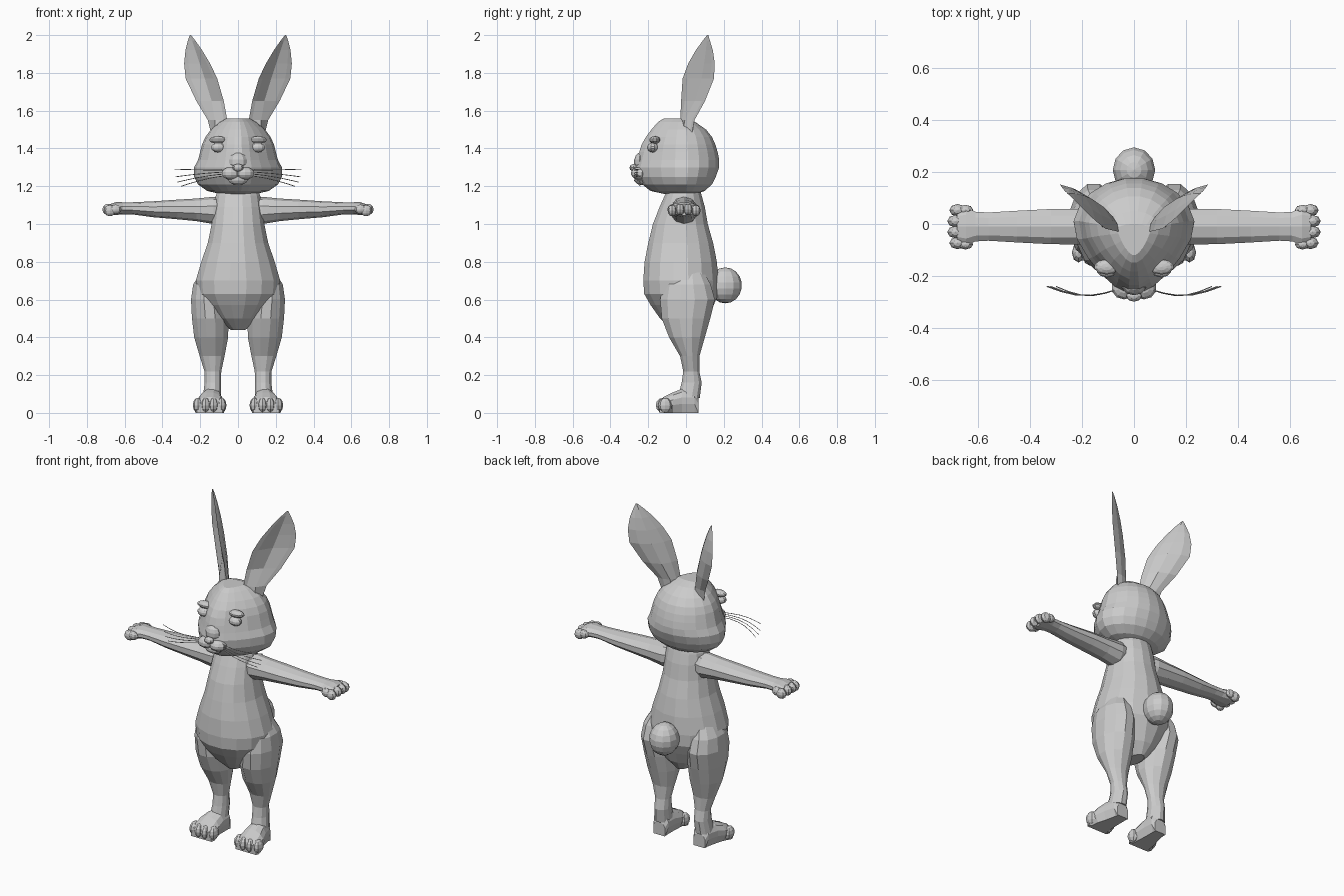
import bpy, bmesh, math
from mathutils import Vector

cube = bpy.data.objects.get("Cube")
if cube:
    bpy.data.objects.remove(cube)

fur = bpy.data.materials.new("plain grey")
fur.use_nodes = True
fur.diffuse_color = (0.6, 0.6, 0.6, 1)
fur.node_tree.nodes["Principled BSDF"].inputs["Base Color"].default_value = fur.diffuse_color


def finish(name, bm, mirror=False):
    """Turn a bmesh into a flat-shaded object, mirrored to the other side if asked."""
    bmesh.ops.recalc_face_normals(bm, faces=bm.faces)
    mesh = bpy.data.meshes.new(name)
    bm.to_mesh(mesh)
    bm.free()
    mesh.materials.append(fur)
    ob = bpy.data.objects.new(name, mesh)
    bpy.context.collection.objects.link(ob)
    if mirror:
        ob.modifiers.new("both_sides", "MIRROR").use_bisect_axis[0] = False
    return ob


def loft(name, rings, mirror=False):
    """Skin a list of equal-length point rings and cap both ends."""
    bm = bmesh.new()
    loops = [[bm.verts.new(p) for p in ring] for ring in rings]
    n = len(loops[0])
    for a, b in zip(loops, loops[1:]):
        for i in range(n):
            j = (i + 1) % n
            bm.faces.new((a[i], a[j], b[j], b[i]))
    bm.faces.new(loops[0])
    bm.faces.new(loops[-1])
    return finish(name, bm, mirror)


def oval(center, u, v, n=12):
    """Ellipse of points around a centre, spanned by half axes u and v."""
    c, u, v = Vector(center), Vector(u), Vector(v)
    return [c + u * math.cos(t) + v * math.sin(t)
            for t in (2 * math.pi * (i + 0.5) / n for i in range(n))]


def ball(name, center, radii, mirror=False, u=10, v=7):
    bm = bmesh.new()
    bmesh.ops.create_uvsphere(bm, u_segments=u, v_segments=v, radius=1)
    bmesh.ops.scale(bm, vec=radii, verts=bm.verts)
    bmesh.ops.translate(bm, vec=center, verts=bm.verts)
    return finish(name, bm, mirror)


# Torso: z, y centre, half width, half depth
torso = [(1.2, -.01, .1, .08), (1.15, -.015, .12, .1), (1.09, -.02, .13, .122),
         (1, -.03, .142, .148), (.9, -.028, .163, .175), (.8, -.028, .198, .195),
         (.7, -.027, .228, .203), (.63, -.025, .222, .2), (.57, -.02, .185, .17),
         (.5, -.01, .12, .13), (.44, 0, .04, .075)]
loft("torso", [oval((0, y, z), (rx, 0, 0), (0, ry, 0), 16) for z, y, rx, ry in torso])

# Legs: z, x centre, y centre, half width, half depth
leg = [(.76, .14, .01, .05, .08), (.68, .155, .005, .085, .13), (.6, .155, .008, .097, .15),
       (.5, .147, 0, .1, .133), (.4, .142, .005, .093, .098), (.3, .137, .02, .068, .053),
       (.22, .133, .028, .046, .044), (.16, .133, .03, .045, .055), (.08, .138, .015, .05, .06)]
loft("legs", [oval((x, y, z), (rx, 0, 0), (0, ry, 0)) for z, x, y, rx, ry in leg], True)

# Feet: y, x centre, half width, height; soles are flattened to the floor
foot = [(.065, .135, .04, .08), (.045, .135, .05, .13), (-.02, .142, .06, .13),
        (-.07, .148, .072, .11), (-.12, .15, .078, .085), (-.14, .15, .07, .06)]
rings = [oval((x, y, h / 2), (rx, 0, 0), (0, 0, h / 2)) for y, x, rx, h in foot]
for ring in rings:
    for p in ring:
        if p.z < .035:
            p.z = 0
loft("feet", rings, True)
for i in range(4):
    off = i - 1.5
    ball("toe", (.15 + off * .042, -.128 + abs(off) * .012, .04), (.026, .038, .04), True, 8, 6)

# Arms: x, z centre, half depth, half height
arm = [(.06, 1.08, .06, .065), (.13, 1.072, .075, .072), (.22, 1.075, .072, .06),
       (.32, 1.077, .071, .052), (.45, 1.078, .064, .042), (.56, 1.083, .057, .032),
       (.61, 1.083, .06, .032), (.645, 1.082, .078, .034), (.68, 1.075, .068, .03)]
loft("arms", [oval((x, -.01, z), (0, ry, 0), (0, 0, rz), 10) for x, z, ry, rz in arm], True)
for i in range(4):
    off = i - 1.5
    ball("finger", (.69 - abs(off) * .008, -.01 + off * .042, 1.08 - abs(off) * .006),
         (.032, .024, .03), True, 8, 6)
for y in (-.078, .054):
    ball("paw_side", (.648, y, 1.078), (.03, .02, .025), True, 8, 6)

# Head: z, front y, back y, half width; egg outline narrowing to the muzzle
head = [(1.16, -.12, .06, .1), (1.175, -.19, .1, .165), (1.21, -.235, .14, .215),
        (1.25, -.26, .16, .235), (1.3, -.268, .178, .235), (1.34, -.258, .178, .214),
        (1.38, -.25, .17, .203), (1.42, -.238, .158, .193), (1.46, -.215, .14, .175),
        (1.5, -.185, .108, .145), (1.54, -.15, .05, .098), (1.558, -.12, 0, .065)]
rings = []
for z, front, back, rx in head:
    ring = []
    for p in oval((0, 0, z), (1, 0, 0), (0, 1, 0), 20):
        taper = 1 + .36 * min(p.y, 0)
        reach = back + .02 if p.y > 0 else -.02 - front
        q = Vector((p.x * rx * taper, -.02 + p.y * reach, z))
        # shallow closed-eye hollows
        dist = (Vector((abs(q.x), q.y, q.z)) - Vector((.1, -.2, 1.41))).length
        if q.y < 0 and dist < .06:
            q.y += .02 * (1 - dist / .06)
        ring.append(q)
    rings.append(ring)
loft("head", rings)

# Face
ball("muzzle_pad", (.038, -.246, 1.268), (.05, .045, .034), True)
ball("nose", (0, -.277, 1.298), (.03, .022, .02), u=8, v=6)
ball("nose_bridge", (0, -.235, 1.33), (.05, .04, .05))
ball("chin", (0, -.235, 1.236), (.055, .035, .03))
ball("eyelid", (.105, -.176, 1.405), (.04, .03, .026), True)
ball("brow", (.105, -.165, 1.445), (.05, .03, .02), True)

# Whiskers
for side in (-1, 1):
    for start, end, reach in ((1.285, 1.29, .335), (1.275, 1.25, .33),
                              (1.265, 1.222, .32), (1.255, 1.2, .3)):
        curve = bpy.data.curves.new("whisker", "CURVE")
        curve.dimensions = "3D"
        curve.bevel_depth = .002
        curve.bevel_resolution = 0
        line = curve.splines.new("POLY")
        line.points.add(5)
        for i, point in enumerate(line.points):
            t = i / 5
            x = side * (.06 + (reach - .06) * t)
            y = -.25 - .03 * math.sin(math.pi * t) + .01 * t
            z = start + (end - start) * t ** 1.5
            point.co = (x, y, z, 1)
        curve.materials.append(fur)
        bpy.context.collection.objects.link(bpy.data.objects.new("whisker", curve))

# Ears: z, front edge xy, back edge xy, rear bulge, front bulge (negative is hollow)
ear = [(1.47, .06, -.025, .14, .03, .03, .03), (1.55, .057, -.03, .16, .045, .035, .02),
       (1.65, .075, -.026, .22, .1, .042, -.012), (1.77, .11, -.018, .277, .148, .045, -.025),
       (1.85, .148, .012, .285, .152, .038, -.02), (1.92, .19, .052, .278, .142, .026, -.012),
       (1.97, .225, .088, .266, .127, .014, -.004), (2, .249, .112, .255, .118, .003, .002)]
rings = []
rear = Vector((-.7, .7, 0))
for z, ax, ay, bx, by, back, hollow in ear:
    a, b = Vector((ax, ay, z)), Vector((bx, by, z))
    outer = [a.lerp(b, t) + rear * back * math.sin(math.pi * t) for t in (0, .2, .5, .8, 1)]
    inner = [a.lerp(b, t) - rear * hollow * w for t, w in ((.86, .2), (.5, 1), (.14, .2))]
    rings.append(outer + inner)
loft("ears", rings, True)

# Tail
ball("tail", (0, .208, .675), (.083, .088, .095), u=12, v=9)
